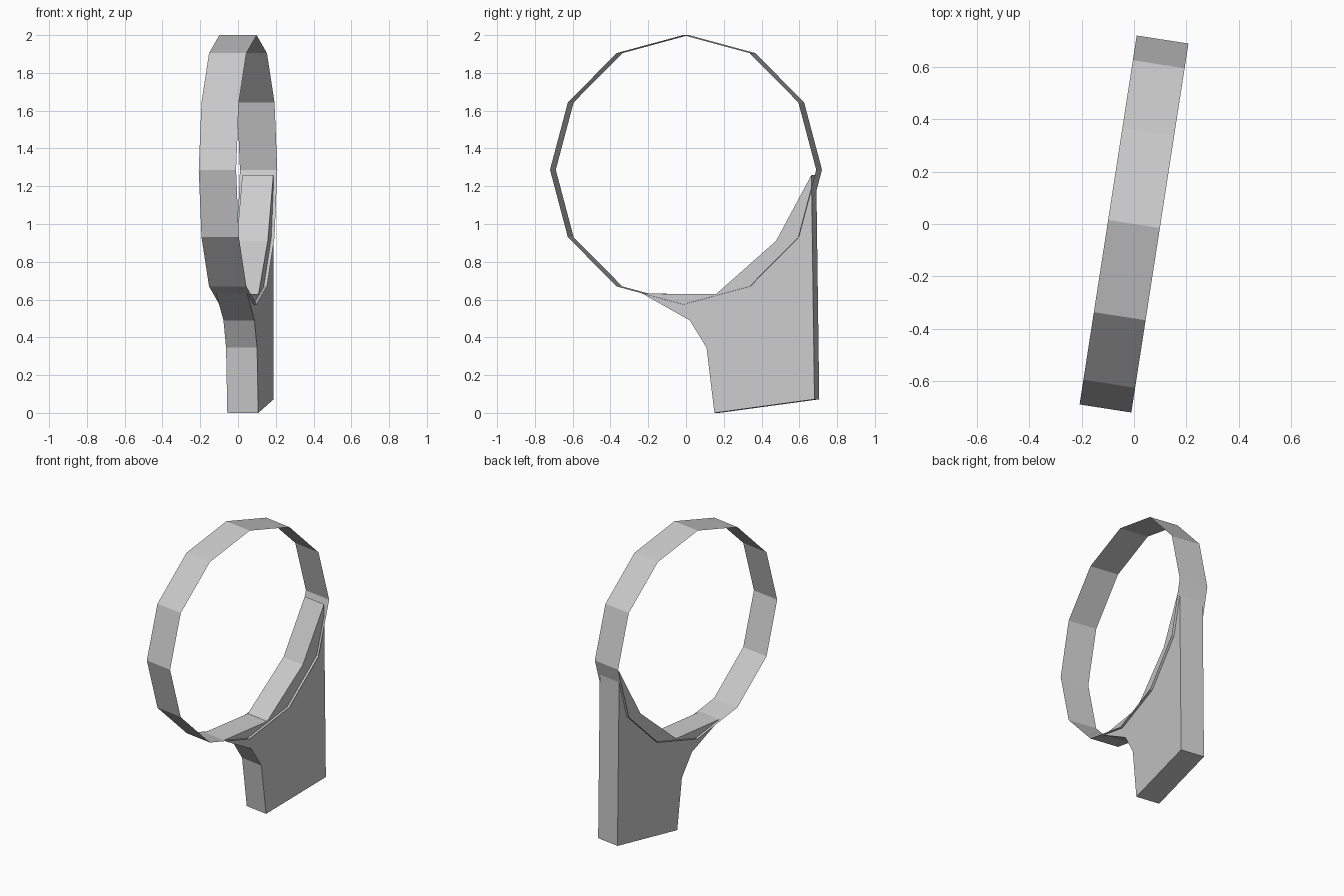
import bpy, bmesh
from math import sin, cos, pi, radians

if "Cube" in bpy.data.objects:
    bpy.data.objects.remove(bpy.data.objects["Cube"])

TURN = radians(-8.8)   # whole model is turned slightly about z


def strip(name, profile, half, capped):
    """Extrude a closed (y, z) profile across x, with or without end caps."""
    bm = bmesh.new()
    a = [bm.verts.new((-half, y, z)) for y, z in profile]
    b = [bm.verts.new((half, y, z)) for y, z in profile]
    n = len(profile)
    for i in range(n):
        j = (i + 1) % n
        bm.faces.new((a[i], b[i], b[j], a[j]))
    if capped:
        bm.faces.new(a)
        bm.faces.new(b[::-1])
    bmesh.ops.recalc_face_normals(bm, faces=bm.faces)
    me = bpy.data.meshes.new(name)
    bm.to_mesh(me)
    bm.free()
    ob = bpy.data.objects.new(name, me)
    bpy.context.collection.objects.link(ob)
    ob.rotation_euler.z = TURN
    return ob


# thin twelve-sided hoop, a single open band
R = 0.713
hoop = [(R * sin(i * pi / 6), 1.287 + R * cos(i * pi / 6)) for i in range(12)]
strip("hoop", hoop, 0.1, False)

# solid stem that cradles the lower corner of the hoop
stem = [(0.165, 0), (0.701, 0.072), (0.685, 1.26), (0.495, 0.91),
        (0.175, 0.63), (-0.22, 0.631), (0.033, 0.49), (0.123, 0.345)]
strip("stem", stem, 0.083, True)
